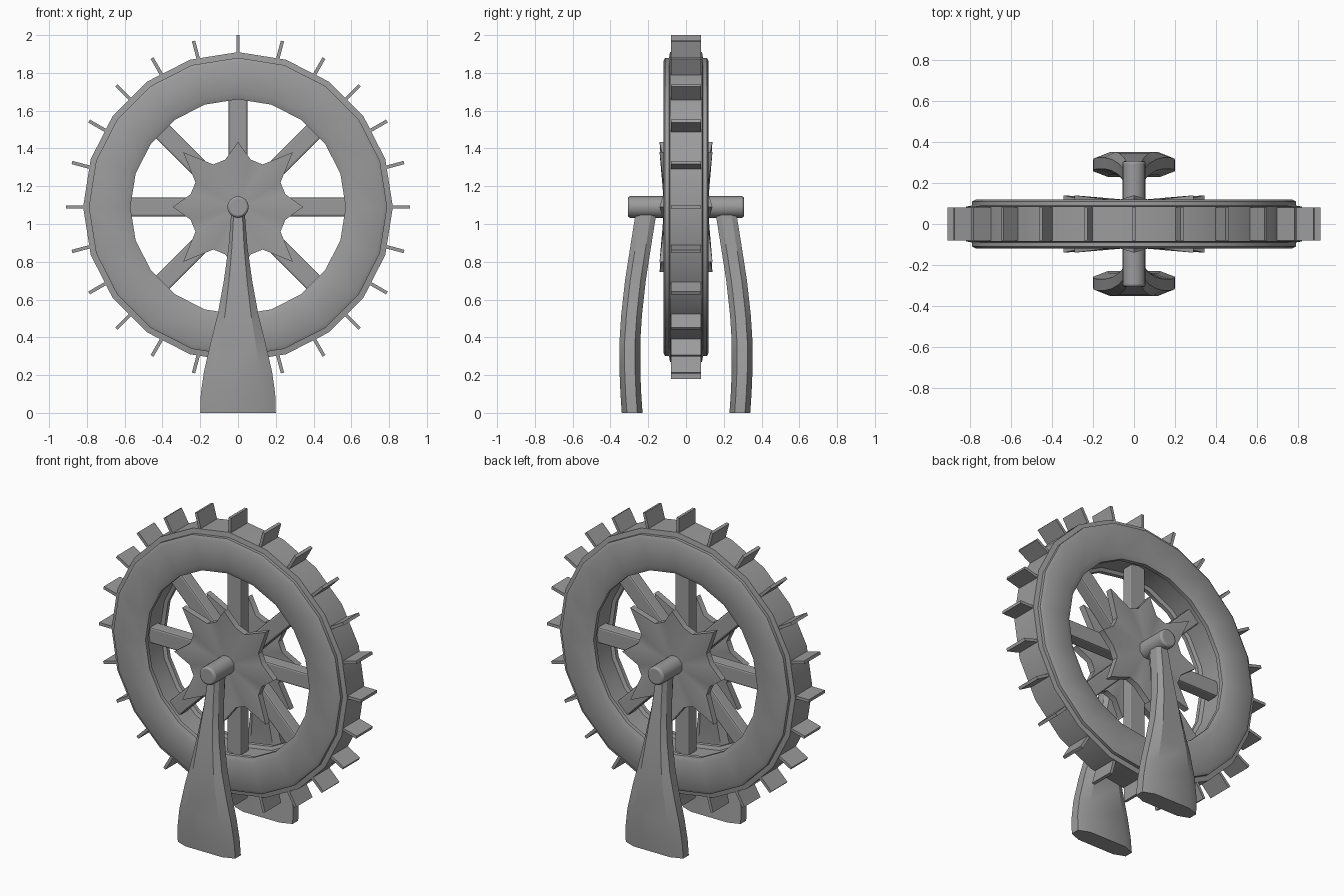
import bpy, bmesh
from math import sin, cos, pi, radians
from mathutils import Matrix, Vector

cube = bpy.data.objects.get("Cube")
if cube:
    bpy.data.objects.remove(cube, do_unlink=True)

HUB = 1.09

grey = bpy.data.materials.new("plain grey")
grey.use_nodes = True
colour = (0.33, 0.33, 0.33, 1)
grey.diffuse_color = colour
grey.node_tree.nodes["Principled BSDF"].inputs["Base Color"].default_value = colour


def finish(name, bm, smooth=None, bevel=0):
    """Turn a bmesh into a named object with the shared material."""
    bmesh.ops.recalc_face_normals(bm, faces=bm.faces)
    mesh = bpy.data.meshes.new(name)
    bm.to_mesh(mesh)
    bm.free()
    mesh.materials.append(grey)
    obj = bpy.data.objects.new(name, mesh)
    bpy.context.collection.objects.link(obj)
    if bevel:
        mod = obj.modifiers.new("soft edges", "BEVEL")
        mod.width = bevel
        mod.segments = 2
    if smooth:
        bpy.ops.object.select_all(action="DESELECT")
        obj.select_set(True)
        bpy.context.view_layer.objects.active = obj
        bpy.ops.object.shade_smooth_by_angle(angle=radians(smooth))
    return obj


def loft(bm, rings, closed=False):
    """Bridge equal-length rings of points with quads."""
    loops = [[bm.verts.new(p) for p in ring] for ring in rings]
    n = len(loops[0])
    pairs = list(zip(loops, loops[1:]))
    if closed:
        pairs.append((loops[-1], loops[0]))
    else:
        bm.faces.new(loops[0])
        bm.faces.new(loops[-1])
    for a, b in pairs:
        for i in range(n):
            j = (i + 1) % n
            bm.faces.new((a[i], a[j], b[j], b[i]))


def polar(r, angle, y):
    return Vector((r * cos(angle), y, HUB + r * sin(angle)))


def radial_boxes(name, count, inner, outer, width, depth, bevel=0):
    """Boxes pointing out from the hub."""
    bm = bmesh.new()
    for i in range(count):
        mat = (Matrix.Translation((0, 0, HUB)) @ Matrix.Rotation(2 * pi * i / count, 4, "Y")
               @ Matrix.Translation((0, 0, (inner + outer) / 2))
               @ Matrix.Diagonal((width, depth, outer - inner, 1)))
        bmesh.ops.create_cube(bm, size=1, matrix=mat)
    return finish(name, bm, bevel=bevel)


# Rim: a stepped half profile mirrored across the wheel, swept around the hub
half = [(0.59, 0.07), (0.57, 0.08), (0.57, 0.105), (0.605, 0.12), (0.77, 0.12),
        (0.79, 0.11), (0.79, 0.09), (0.82, 0.085)]
profile = half + [(r, -y) for r, y in reversed(half)]
SIDES = 20
bm = bmesh.new()
loft(bm, [[polar(r, 2 * pi * i / SIDES, y) for r, y in profile] for i in range(SIDES)], closed=True)
finish("wheel_rim", bm, smooth=32)

# Paddles and spokes
radial_boxes("paddles", 24, 0.79, 0.91, 0.018, 0.16)
radial_boxes("spokes", 8, 0.0, 0.6, 0.10, 0.08, bevel=0.01)

# Axle
bm = bmesh.new()
bmesh.ops.create_cone(bm, cap_ends=True, segments=16, radius1=0.057, radius2=0.057, depth=0.615,
                      matrix=Matrix.Translation((0, 0, HUB)) @ Matrix.Rotation(pi / 2, 4, "X"))
finish("axle", bm, smooth=40, bevel=0.012)


# Hub stars: eight points with shallow dished faces
def hub_star(name, side):
    bm = bmesh.new()
    outline = []
    for i in range(8):
        tip = 0.345 if i % 2 == 0 else 0.41
        a = i * pi / 4
        outline += [(tip, a), (0.26, a + pi / 12), (0.26, a + pi / 6)]
    front, back = ([bm.verts.new(polar(r, a, side * (y + 0.02 * (r > 0.3)))) for r, a in outline]
                   for y in (0.12, 0.08))
    centres = [bm.verts.new((0, side * y, HUB)) for y in (0.115, 0.07)]
    n = len(outline)
    for i in range(n):
        j = (i + 1) % n
        bm.faces.new((front[i], front[j], centres[0]))
        bm.faces.new((back[j], back[i], centres[1]))
        bm.faces.new((front[i], back[i], back[j], front[j]))
    finish(name, bm, smooth=35)


# Supports: curved tapering posts with chamfered corners
def post(name, side):
    stations = [(0, 0.20, 0.285), (0.1, 0.197, 0.292), (0.22, 0.18, 0.297), (0.38, 0.143, 0.297),
                (0.52, 0.108, 0.288), (0.7, 0.075, 0.268), (0.88, 0.05, 0.24), (1.08, 0.034, 0.208)]
    rings = []
    for z, w, y in stations:
        d = 0.055
        corner = [(w, 0.5 * d), (0.64 * w, d)]
        ring = corner + [(-x, t) for x, t in reversed(corner)]
        ring += [(-x, -t) for x, t in ring]
        rings.append([(x, side * y + t, z) for x, t in ring])
    bm = bmesh.new()
    loft(bm, rings)
    finish(name, bm, smooth=25)


for label, side in (("front", -1), ("back", 1)):
    hub_star(label + "_hub_star", side)
    post(label + "_post", side)
